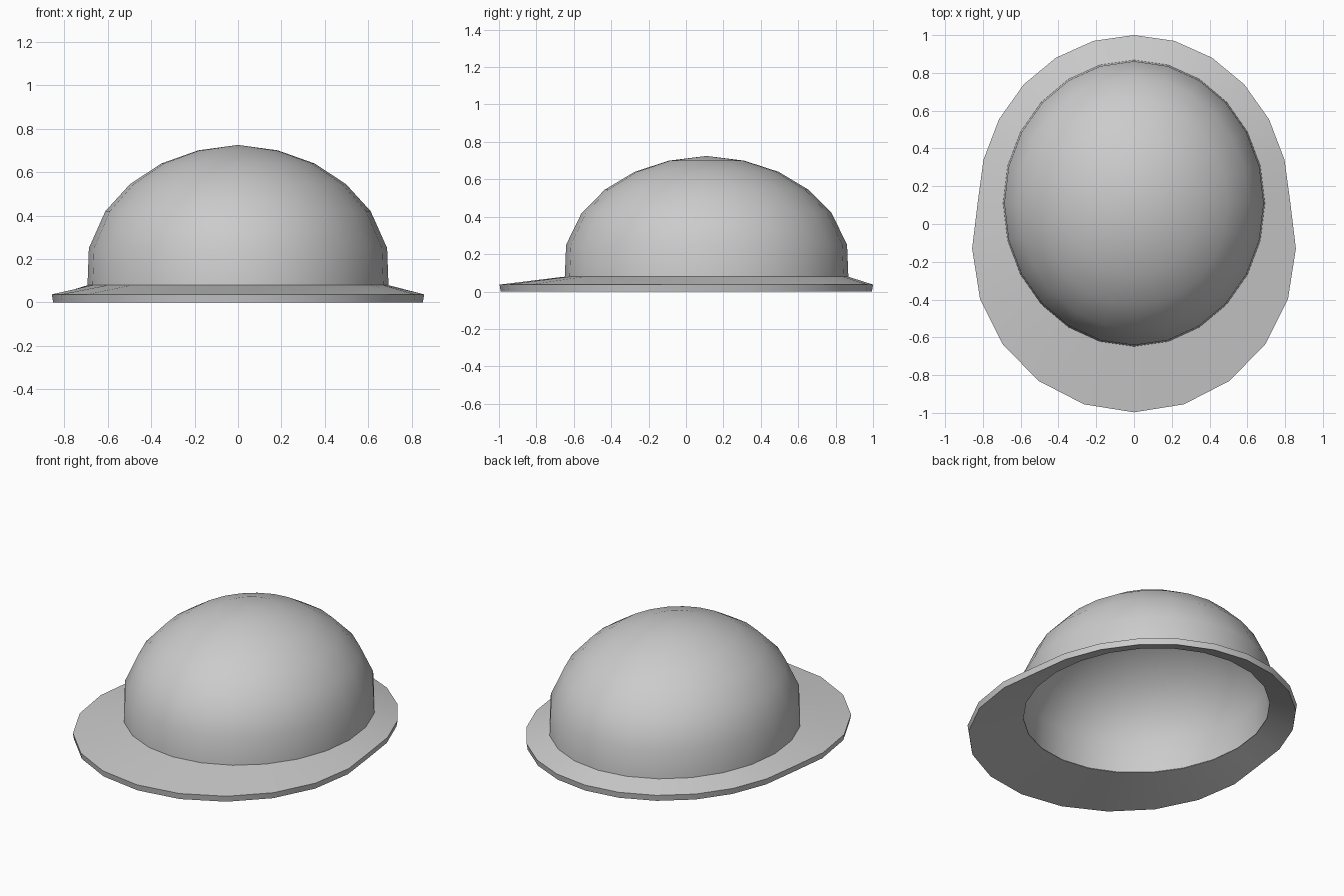
import bpy, bmesh, math

if "Cube" in bpy.data.objects:
    bpy.data.objects.remove(bpy.data.objects["Cube"])

N = 24            # sides around the hat
CY = 0.11         # crown centre
RX, RY = 0.69, 0.755

felt = bpy.data.materials.new("grey felt")
felt.diffuse_color = (0.6, 0.6, 0.6, 1)
felt.use_nodes = True
felt.node_tree.nodes["Principled BSDF"].inputs["Base Color"].default_value = felt.diffuse_color


def ring(rx, ry, z):
    return [(rx * math.sin(2 * math.pi * i / N), CY + ry * math.cos(2 * math.pi * i / N), z)
            for i in range(N)]


def outer_edge(z, inset=0.0):
    """Brim outline: short at the back, long visor at the front."""
    half = [((0.825 - inset) * math.sin(math.radians(15 * i)),
             CY + (0.89 - inset) * math.cos(math.radians(15 * i))) for i in range(6)]
    half.append((0.828 - inset, 0.11))
    half += [((0.857 - inset) * math.cos(math.radians(18 * i)),
              -0.13 - (0.867 - inset) * math.sin(math.radians(18 * i))) for i in range(6)]
    loop = half + [(-x, y) for x, y in half[-2:0:-1]]
    return [(x, y, z) for x, y in loop]


def skin(name, rings, closed=False, tip=None, angle=50):
    """Bridge a stack of rings; optional loop closure or pole vertex."""
    bm = bmesh.new()
    loops = [[bm.verts.new(p) for p in r] for r in rings]
    pairs = list(zip(loops, loops[1:]))
    if closed:
        pairs.append((loops[-1], loops[0]))
    for a, b in pairs:
        for i in range(N):
            j = (i + 1) % N
            bm.faces.new((a[i], a[j], b[j], b[i]))
    for t, loop in (tip or []):
        v = bm.verts.new(t)
        for i in range(N):
            bm.faces.new((loops[loop][i], loops[loop][(i + 1) % N], v))
    bmesh.ops.recalc_face_normals(bm, faces=bm.faces)
    me = bpy.data.meshes.new(name)
    bm.to_mesh(me)
    bm.free()
    me.materials.append(felt)
    ob = bpy.data.objects.new(name, me)
    bpy.context.collection.objects.link(ob)
    bpy.context.view_layer.objects.active = ob
    ob.select_set(True)
    bpy.ops.object.shade_smooth_by_angle(angle=math.radians(angle))
    ob.select_set(False)


# Crown: domed shell with a thin inner lining
profile = [(0.265, 0.70), (0.51, 0.64), (0.72, 0.545), (0.885, 0.42), (0.995, 0.25), (1.005, 0.065)]
T = 0.02
outside = [ring(RX * r, RY * r, z) for r, z in profile]
inside = [ring(RX * r - T * r, RY * r - T * r, z - T * (1 - r * r) ** 0.5 if r < 1 else z)
          for r, z in reversed(profile)]
skin("crown", outside + inside, tip=[((0, CY, 0.725), 0), ((0, CY, 0.705), -1)])

# Brim: thin sloping band around the crown
skin("brim", [
    ring(RX, RY, 0.08),
    outer_edge(0.037),
    outer_edge(0.0, 0.006),
    ring(RX - T, RY - T, 0.06),
], closed=True)
